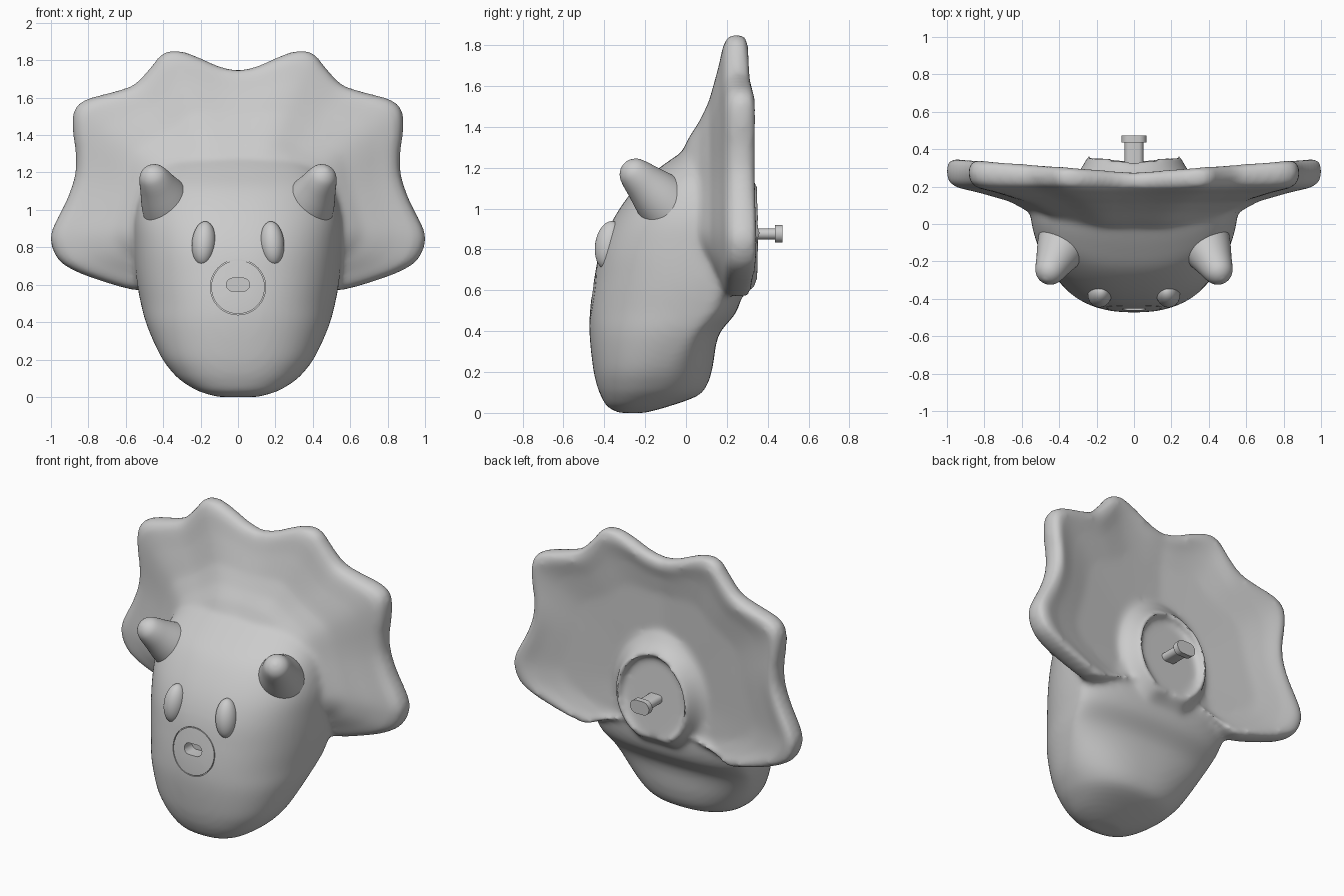
import bpy, bmesh, math
from mathutils import Vector, Matrix

old = bpy.data.objects.get("Cube")
if old:
    bpy.data.objects.remove(old)

grey = bpy.data.materials.new("light grey")
grey.use_nodes = True
grey.diffuse_color = (0.6, 0.6, 0.6, 1)
grey.node_tree.nodes["Principled BSDF"].inputs["Base Color"].default_value = (0.6, 0.6, 0.6, 1)


def make(name, bm):
    bmesh.ops.recalc_face_normals(bm, faces=bm.faces)
    me = bpy.data.meshes.new(name)
    bm.to_mesh(me)
    bm.free()
    me.materials.append(grey)
    ob = bpy.data.objects.new(name, me)
    bpy.context.collection.objects.link(ob)
    return ob


def loft(bm, rings, ends=True):
    """Skin a list of point rings; cap both ends or join them into a loop."""
    rows = [[bm.verts.new(p) for p in ring] for ring in rings]
    n = len(rows[0])
    following = rows[1:] if ends else rows[1:] + rows[:1]
    for a, b in zip(rows, following):
        for i in range(n):
            j = (i + 1) % n
            bm.faces.new((a[i], a[j], b[j], b[i]))
    if ends:
        bm.faces.new(rows[0])
        bm.faces.new(rows[-1])


def spline(points, steps=5):
    """Smooth curve through points of any dimension."""
    out = []
    for i in range(len(points) - 1):
        quad = (points[max(i - 1, 0)], points[i], points[i + 1], points[min(i + 2, len(points) - 1)])
        for k in range(steps):
            t = k / steps
            out.append(tuple(b + t / 2 * (c - a + t * (2 * a - 5 * b + 4 * c - d + t * (3 * (b - c) + d - a)))
                             for a, b, c, d in zip(*quad)))
    return out + [points[-1]]


def smooth(ob, angle=40):
    bpy.ops.object.select_all(action='DESELECT')
    ob.select_set(True)
    bpy.context.view_layer.objects.active = ob
    bpy.ops.object.convert(target='MESH')
    bpy.ops.object.shade_smooth_by_angle(angle=math.radians(angle))


def stadium(w, h, y, z, n=10):
    """Slot-shaped ring facing along y."""
    pts = []
    for i in range(2 * n):
        a = math.pi * (i + 0.5) / n
        shift = math.copysign(w - h, math.cos(a))
        pts.append((shift + h * math.cos(a), y, z + h * math.sin(a)))
    return pts


def full(v):
    """Push a circle coordinate out towards a squarer oval."""
    return math.copysign(abs(v) ** 0.85, v)


N = 64
circle = [(math.cos(2 * math.pi * i / N), math.sin(2 * math.pi * i / N)) for i in range(N)]
bm = bmesh.new()

# Head: height, half width, front y, back y, where the widest point lies from front to back
head = [(0, .11, -.33, -.2, .5), (.03, .21, -.385, -.09, .5), (.08, .295, -.415, .05, .5),
        (.13, .35, -.435, .1, .54), (.22, .415, -.455, .13, .6), (.38, .487, -.472, .16, .76),
        (.5, .52, -.47, .25, .8), (.64, .545, -.452, .28, .82), (.8, .555, -.42, .27, .82),
        (.95, .555, -.355, .26, .8), (1.1, .52, -.25, .25, .78), (1.2, .45, -.13, .24, .7),
        (1.29, .33, .0, .22, .6)]
rings = []
for z, w, f, b, wide in spline(head):
    mid = f + wide * (b - f)
    rings.append([(w * full(c), mid + full(s) * ((b - mid) if s > 0 else (mid - f)), z)
                  for c, s in circle])
loft(bm, rings)

# Frill: scalloped half outline, mirrored; scallops fade to an oval towards the middle
half = [(0, 1.75), (.1, 1.77), (.25, 1.835), (.34, 1.855), (.41, 1.835), (.48, 1.75),
        (.56, 1.67), (.68, 1.63), (.82, 1.59), (.88, 1.53), (.885, 1.42), (.87, 1.3),
        (.875, 1.18), (.92, 1.05), (.99, .91), (1.005, .83), (.965, .735), (.88, .675),
        (.75, .625), (.6, .58), (.5, .57), (.38, .62), (.2, .67), (0, .68)]
half = spline(half, 3)
outline = half + [(-x, z) for x, z in half[-2:0:-1]]
section = [(.3, -.07, -.05), (.45, -.01, -.05), (.52, .02, -.03), (.6, .065, 0), (.7, .108, .02),
           (.85, .153, .02), (.94, .175, .02), (.985, .192, .03), (1, .23, .05), (.985, .265, .075),
           (.94, .278, .075), (.85, .255, .075), (.7, .235, .07), (.3, .23, .05)]
rings = []
for t, y, lean in section:
    ring = []
    for x, z in outline:
        d = Vector((x, z - .9))
        high = .88 if d.y > 0 else .35
        oval = d / math.hypot(d.x / .92, d.y / high)
        p = oval.lerp(d, min(1, t ** 3 * 1.3)) * t
        ring.append((p.x, y + lean * abs(p.x), .9 + p.y))
    rings.append(ring)
loft(bm, rings)

# Rear boss with a saddle-shaped rim and sloping recessed face: scale, y, saddle, slope
boss = [(1.7, .15, 0, 0), (1.45, .235, 0, 0), (1.22, .28, 0, 0), (1.08, .318, .02, 0),
        (1.02, .333, .035, 0), (.97, .333, .035, 0), (.93, .312, 0, -.1), (.3, .312, 0, -.1)]
rings = []
for s, y, saddle, slope in boss:
    heights = [max(.275 * s * v, -.25 * s) for c, v in circle]
    rings.append([(.24 * s * c, y + saddle * abs(c) + slope * z, .88 + z)
                  for (c, v), z in zip(circle, heights)])
loft(bm, rings)

body = make("head_and_frill", bm)
rm = body.modifiers.new("blend", 'REMESH')
rm.mode = 'VOXEL'
rm.voxel_size = 0.016
sm = body.modifiers.new("soften", 'SMOOTH')
sm.factor = 0.5
sm.iterations = 14


def cut(cutter):
    cutter.hide_render = True
    cutter.hide_viewport = True
    mod = body.modifiers.new("cut", 'BOOLEAN')
    mod.operation = 'DIFFERENCE'
    mod.object = cutter
    mod.solver = 'EXACT'


# Mouth slot and the thin circular groove that follows the snout around it
bm = bmesh.new()
loft(bm, [stadium(.062, .035, y, .6) for y in (-.6, -.38)])
slot = make("mouth_cutter", bm)
bm = bmesh.new()
loft(bm, [[(r * c, y + .12 * r * s + .6 * (r * c) ** 2, .587 + r * s) for c, s in circle]
          for r, y in ((.143, -.6), (.148, -.6), (.148, -.446), (.143, -.446))], ends=False)
groove = make("groove_cutter", bm)
cut(slot)
cut(groove)
smooth(body)
for helper in (slot, groove):
    bpy.data.objects.remove(helper)

# Rear peg with a wider head
bm = bmesh.new()
loft(bm, [stadium(w, h, y, .876) for w, h, y in
          ((.05, .027, .25), (.05, .027, .435), (.067, .043, .435), (.067, .043, .472))])
smooth(make("rear_peg", bm), 30)

# Horns and eyes on both sides
horn = [(-.08, .16), (0, .152), (.1, .13), (.2, .1), (.265, .082), (.305, .065),
        (.33, .038), (.341, .008)]
for side, label in ((1, "left"), (-1, "right")):
    base = Vector((.36 * side, -.07, .995))
    turn = Vector((.09 * side, -.18, .175)).to_track_quat('Z', 'Y')
    bm = bmesh.new()
    loft(bm, [[base + turn @ Vector((r * c, r * s, d)) for c, s in circle]
              for d, r in spline(horn, 3)])
    smooth(make(label + "_horn", bm), 60)

    bm = bmesh.new()
    place = (Matrix.Translation((.183 * side, -.375, .82)) @ Matrix.Rotation(-.15, 4, 'X')
             @ Matrix.Rotation(-.08 * side, 4, 'Y') @ Matrix.Diagonal((.064, .07, .12, 1)))
    bmesh.ops.create_uvsphere(bm, u_segments=32, v_segments=20, radius=1, matrix=place)
    smooth(make(label + "_eye", bm), 60)
